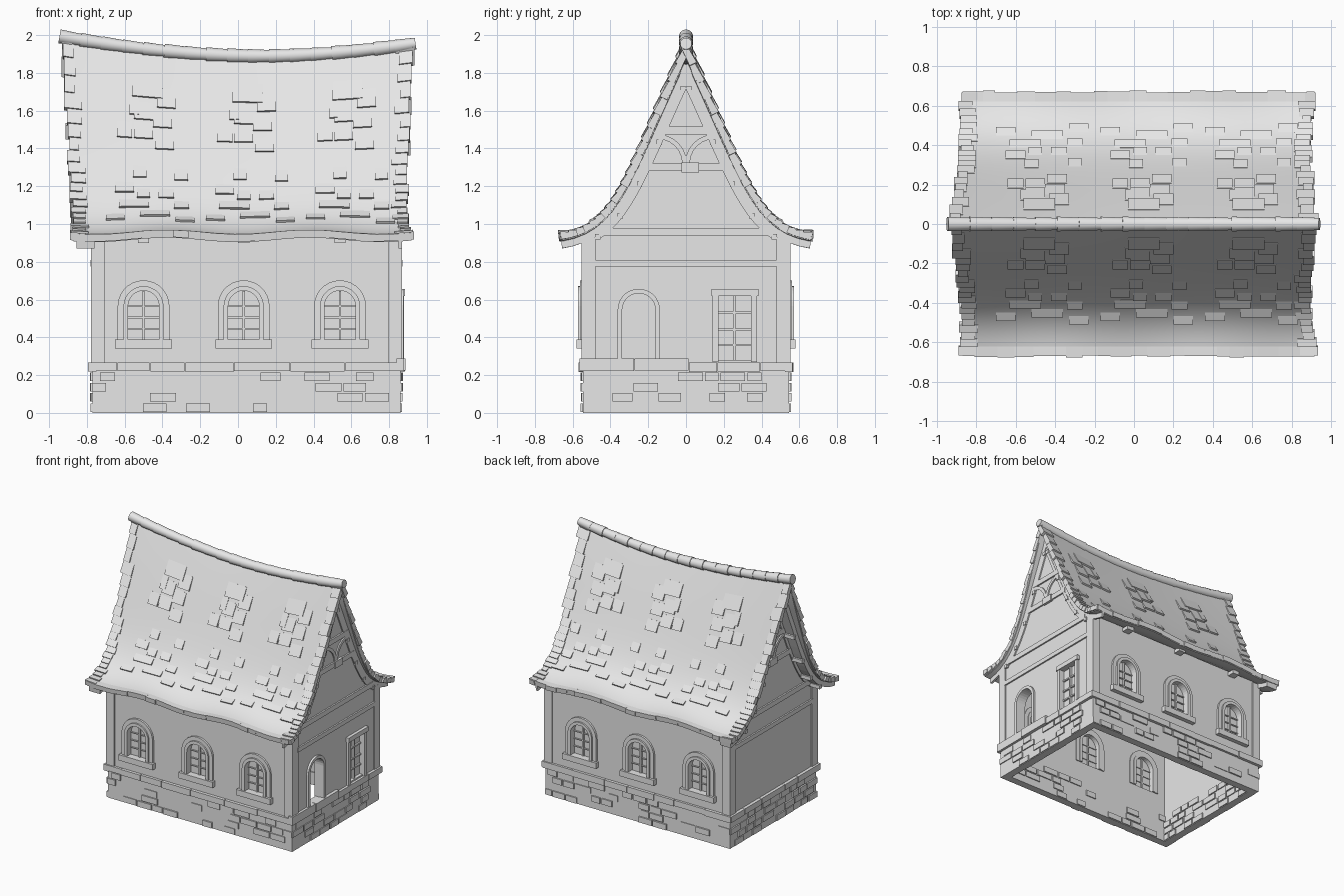
import bpy, bmesh, math, random
from mathutils import Vector, Matrix

random.seed(4)
if "Cube" in bpy.data.objects:
    bpy.data.objects.remove(bpy.data.objects["Cube"], do_unlink=True)

grey = bpy.data.materials.new("plain grey")
grey.use_nodes = True
grey.diffuse_color = (0.8, 0.8, 0.8, 1)
grey.node_tree.nodes["Principled BSDF"].inputs["Base Color"].default_value = (0.8, 0.8, 0.8, 1)

# Wall planes: a runs along the wall, b is height, d is distance outwards
HALF, LEFT, RIGHT = 0.545, -0.77, 0.86
front = lambda a, b, d: (a, -HALF - d, b)
back = lambda a, b, d: (a, HALF + d, b)
right = lambda a, b, d: (RIGHT + d, a, b)
left = lambda a, b, d: (LEFT - d, a, b)
SPANS = {"front": (front, LEFT, RIGHT), "back": (back, LEFT, RIGHT),
         "right": (right, -HALF, HALF), "left": (left, -HALF, HALF)}


def finish(name, bm, recalc=True):
    if recalc:
        bmesh.ops.recalc_face_normals(bm, faces=bm.faces)
    mesh = bpy.data.meshes.new(name)
    bm.to_mesh(mesh)
    bm.free()
    mesh.materials.append(grey)
    ob = bpy.data.objects.new(name, mesh)
    bpy.context.scene.collection.objects.link(ob)
    return ob


def bake(ob):
    graph = bpy.context.evaluated_depsgraph_get()
    ob.data = bpy.data.meshes.new_from_object(ob.evaluated_get(graph))
    ob.modifiers.clear()


def cut(ob, cutter):
    mod = ob.modifiers.new("opening", "BOOLEAN")
    mod.object, mod.operation, mod.solver = cutter, "DIFFERENCE", "EXACT"
    cutter.hide_render = True
    bake(ob)
    bpy.data.objects.remove(cutter, do_unlink=True)


def smooth(ob):
    bpy.ops.object.select_all(action="DESELECT")
    ob.select_set(True)
    bpy.context.view_layer.objects.active = ob
    bpy.ops.object.shade_smooth_by_angle(angle=math.radians(30))


def hull(bm, low, high):
    """Solid between two matching loops of points."""
    A, B = [bm.verts.new(p) for p in low], [bm.verts.new(p) for p in high]
    bm.faces.new(A)
    bm.faces.new(B[::-1])
    for i in range(len(A)):
        j = (i + 1) % len(A)
        bm.faces.new((A[i], B[i], B[j], A[j]))


def prism(bm, poly, place, d0, d1):
    hull(bm, [place(a, b, d0) for a, b in poly], [place(a, b, d1) for a, b in poly])


def box(bm, a0, a1, b0, b1, place, d0, d1):
    prism(bm, [(a0, b0), (a1, b0), (a1, b1), (a0, b1)], place, d0, d1)


def ribbon(bm, A, B, place, d0, d1):
    """Flat band between two paths, given thickness."""
    rings = [[bm.verts.new(place(*p, d)) for p, d in ((a, d0), (b, d0), (b, d1), (a, d1))]
             for a, b in zip(A, B)]
    for r, q in zip(rings, rings[1:]):
        for k in range(4):
            bm.faces.new((r[k], r[(k + 1) % 4], q[(k + 1) % 4], q[k]))
    bm.faces.new(rings[0])
    bm.faces.new(rings[-1][::-1])


def arch(c, r, z0, spring):
    arc = [(c - r * math.cos(math.pi * i / 14), spring + r * math.sin(math.pi * i / 14)) for i in range(15)]
    return [(c - r, z0)] + arc + [(c + r, z0)]


# Roof surface: sagging ridge, flared and slightly wavy eaves
P = [Vector(p) for p in ((0, 1.907), (0.32, 1.26), (0.36, 0.99), (0.665, 0.95))]


def roof(x, t, s=1, off=0.0):
    k = 1 - t
    p = k**3 * P[0] + 3 * k * k * t * P[1] + 3 * k * t * t * P[2] + t**3 * P[3]
    g = (k * k * (P[1] - P[0]) + 2 * k * t * (P[2] - P[1]) + t * t * (P[3] - P[2])).normalized()
    sag = -0.022 + 0.078 * (abs(x - 0.12) / 0.9) ** 1.8
    z = p.y + sag * k * k - 0.012 * math.cos(x * math.tau / 0.76) * t**3
    return Vector((x, s * (p.x - g.y * off), z + g.x * off))


def edge(t, s):
    if s < 0:
        return -(0.855 + 0.07 * (1 - t) ** 2 + 0.015 * t * t)
    return 0.875 + 0.04 * (1 - t) ** 2 + 0.04 * t**4


bm = bmesh.new()
N, M = 32, 14
rows = []
for j in range(-M, M + 1):
    t, s = abs(j) / M, -1 if j < 0 else 1
    lo, hi = edge(t, -1), edge(t, 1)
    rows.append([bm.verts.new(roof(lo + (hi - lo) * i / N, t, s)) for i in range(N + 1)])
for r, q in zip(rows, rows[1:]):
    for i in range(N):
        bm.faces.new((r[i], r[i + 1], q[i + 1], q[i]))
slab = finish("roof", bm, False)
mod = slab.modifiers.new("thickness", "SOLIDIFY")
mod.thickness, mod.offset = 0.035, -1
bake(slab)
smooth(slab)


# Shingles: three repeating clusters per slope, and stepped gable edges
def shingle(bm, x0, x1, t0, t1, s, bottom, lift):
    corners = ((x0, t0, 0.002), (x1, t0, 0.002), (x1, t1, lift), (x0, t1, lift))
    hull(bm, [roof(x, t, s, bottom) for x, t, _ in corners], [roof(x, t, s, o) for x, t, o in corners])


CLUSTER = [(0.02, .14, .16), (.12, .17, .1), (-.05, .2, .05), (0, .215, .1), (.1, .24, .1), (0, .285, .1),
           (-.1, .285, .08), (.11, .325, .1), (-.02, .46, .07), (.2, .47, .07), (-.1, .545, .1), (0, .58, .07),
           (.12, .58, .08), (-.05, .65, .16), (.2, .66, .08), (.06, .73, .16), (-.15, .76, .1), (.22, .79, .1)]
bm = bmesh.new()
for s in (-1, 1):
    for c in (-0.5, 0.03, 0.56):
        for dx, t, w in CLUSTER:
            shingle(bm, c + dx - w / 2, c + dx + w / 2, t - 0.06, t, s, -0.01, 0.013)
    for e in (-1, 1):
        for i in range(20):
            t = (i + 0.5) / 20
            x = edge(t, e)
            shingle(bm, x - e * random.uniform(0.04, 0.08), x + e * random.uniform(0.002, 0.022),
                    i / 20, (i + 1) / 20, s, -0.03, 0.012)
    x = edge(1, -1)
    while x < 0.88:
        w = random.uniform(0.06, 0.12)
        shingle(bm, x, min(x + w, 0.915), 0.95, 1 + random.uniform(0, 0.012), s, -0.03, 0.008)
        x += w
finish("roof_shingles", bm)

# Ridge tiles
bm = bmesh.new()
for i in range(17):
    a, b = (roof(-0.945 + 1.885 * k / 17, 0) + Vector((0, 0, 0.003)) for k in (i, i + 1.08))
    if i == 16:
        b.x = 0.94
    m = Matrix.Translation((a + b) / 2) @ (b - a).to_track_quat("Z", "Y").to_matrix().to_4x4()
    r = 0.034 + random.uniform(-0.002, 0.002)
    bmesh.ops.create_cone(bm, cap_ends=True, segments=14, radius1=r + 0.003, radius2=r - 0.002,
                          depth=(b - a).length, matrix=m)
smooth(finish("ridge_tiles", bm))

# Walls with real openings
WINDOWS = (-0.5, 0.03, 0.54)
for side in ("front", "back"):
    place = SPANS[side][0]
    bm, holes = bmesh.new(), bmesh.new()
    box(bm, LEFT, RIGHT, 0, 0.94, place, -0.06, 0)
    for c in WINDOWS:
        prism(holes, arch(c, 0.088, 0.385, 0.56), place, -0.1, 0.05)
    cut(finish(side + "_wall", bm), finish("window_cutter", holes))
for side, x in (("right", RIGHT), ("left", LEFT)):
    place = SPANS[side][0]
    slope = [roof(x, 0.85 - 0.05 * i, 1, -0.03).yz for i in range(17)]
    outline = [(0.54, 0)] + [(min(y, 0.54), z) for y, z in slope]
    outline += [(-y, z) for y, z in reversed(outline)]
    bm = bmesh.new()
    prism(bm, outline, place, -0.06, 0)
    wall = finish(side + "_wall", bm)
    if side == "right":
        holes = bmesh.new()
        prism(holes, arch(-0.25, 0.09, 0.285, 0.545), place, -0.1, 0.05)
        box(holes, 0.165, 0.355, 0.28, 0.625, place, -0.1, 0.05)
        cut(wall, finish("door_cutter", holes))

# Stone base and ledge
stones, ledge = bmesh.new(), bmesh.new()
for side, (place, lo, hi) in SPANS.items():
    for row in range(4):
        a = lo + 0.04 * (row % 2)
        while a < hi - 0.05:
            w = random.uniform(0.07, 0.14)
            if random.random() < 0.55:
                z = row * 0.055 + 0.004
                box(stones, a, min(a + w, hi), z, z + 0.045, place, -0.068, random.uniform(0.005, 0.013))
            a += w + 0.012
    a = lo - 0.02
    while a < hi + 0.02:
        b = min(a + random.uniform(0.15, 0.3), hi + 0.02)
        b = hi + 0.02 if hi - b < 0.06 else b
        top = 0.288 if side == "right" and a < -0.05 else 0.268
        box(ledge, a, b - 0.004, 0.22 + random.uniform(-0.004, 0.004), top, place, -0.02, random.uniform(0.018, 0.026))
        a = b
finish("base_stones", stones)
finish("base_ledge", ledge)

# Arched windows
frames, panes, bars, sills = (bmesh.new() for _ in range(4))
for place in (front, back):
    for c in WINDOWS:
        for r0, r1, d in ((0.104, 0.137, 0.016), (0.082, 0.106, 0.028)):
            ribbon(frames, arch(c, r0, 0.385, 0.565), arch(c, r1, 0.385, 0.565), place, -0.06 - d / 2, d)
        prism(panes, arch(c, 0.088, 0.38, 0.56), place, -0.035, -0.027)
        box(bars, c - 0.006, c + 0.006, 0.385, 0.645, place, -0.045, -0.012)
        for z in (0.445, 0.505, 0.565):
            box(bars, c - 0.085, c + 0.085, z - 0.004, z + 0.004, place, -0.042, -0.018)
        box(sills, c - 0.15, c + 0.15, 0.342, 0.388, place, -0.02, 0.035)

# Door frame and square window
ribbon(frames, arch(-0.25, 0.088, 0.28, 0.545), arch(-0.25, 0.112, 0.28, 0.545), right, -0.07, 0.016)
box(panes, 0.16, 0.36, 0.28, 0.63, right, -0.035, -0.027)
for a in (0.14, 0.345):
    box(frames, a, a + 0.032, 0.27, 0.63, right, -0.07, 0.018)
box(frames, 0.135, 0.385, 0.618, 0.655, right, -0.07, 0.025)
box(bars, 0.249, 0.261, 0.28, 0.62, right, -0.045, -0.01)
for z in (0.36, 0.44, 0.53):
    box(bars, 0.165, 0.355, z - 0.006, z + 0.006, right, -0.042, -0.014)
finish("window_and_door_frames", frames)
finish("window_panes", panes)
finish("glazing_bars", bars)
finish("window_sills", sills)

# Timber: corner posts, eave brackets, gable beams and braces
bm = bmesh.new()
for place in (front, back):
    for a in (LEFT - 0.009, RIGHT - 0.062):
        box(bm, a, a + 0.071, 0.26, 0.93, place, -0.065, 0.009)
    for c in WINDOWS:
        box(bm, c - 0.03, c + 0.03, 0.9, 0.93, place, -0.05, 0.06)
for place, x, e in ((right, RIGHT, 1), (left, LEFT, -1)):
    for half, z0, z1 in ((0.49, 0.775, 0.81), (0.46, 0.94, 0.98), (0.22, 1.28, 1.32), (0.15, 1.475, 1.515)):
        box(bm, -half, half, z0, z1, place, -0.01, 0.012)
    box(bm, -0.025, 0.07, 1.272, 1.325, place, -0.01, 0.02)
    for s in (-1, 1):
        arc = [(math.cos(i * math.pi / 12), math.sin(i * math.pi / 12)) for i in range(7)]
        ribbon(bm, *[[(s * (0.15 - r * u), 1.32 + r * v) for u, v in arc] for r in (0.13, 0.155)],
               place, -0.01, 0.01)
        ts = [0.04 + 0.96 * i / 18 for i in range(19)]
        rim = edge(0.5, e) - e * 0.02
        A, B = ([tuple(roof(rim, t, s, o).yz) for t in ts] for o in (-0.03, -0.072))
        ribbon(bm, A, B, place, -0.01, abs(rim - x))
        A, B = ([tuple(roof(x, t, s, o).yz) for t in ts[1:15]] for o in (-0.07, -0.095))
        ribbon(bm, A, B, place, -0.01, 0.01)
        for t in (0.1, 0.28, 0.46, 0.64, 0.8):
            c = roof(rim, t, s, -0.08)
            box(bm, c.y - 0.014, c.y + 0.014, c.z - 0.014, c.z + 0.014, place, -0.01, abs(rim - x) + 0.008)
finish("timber_frame", bm)
